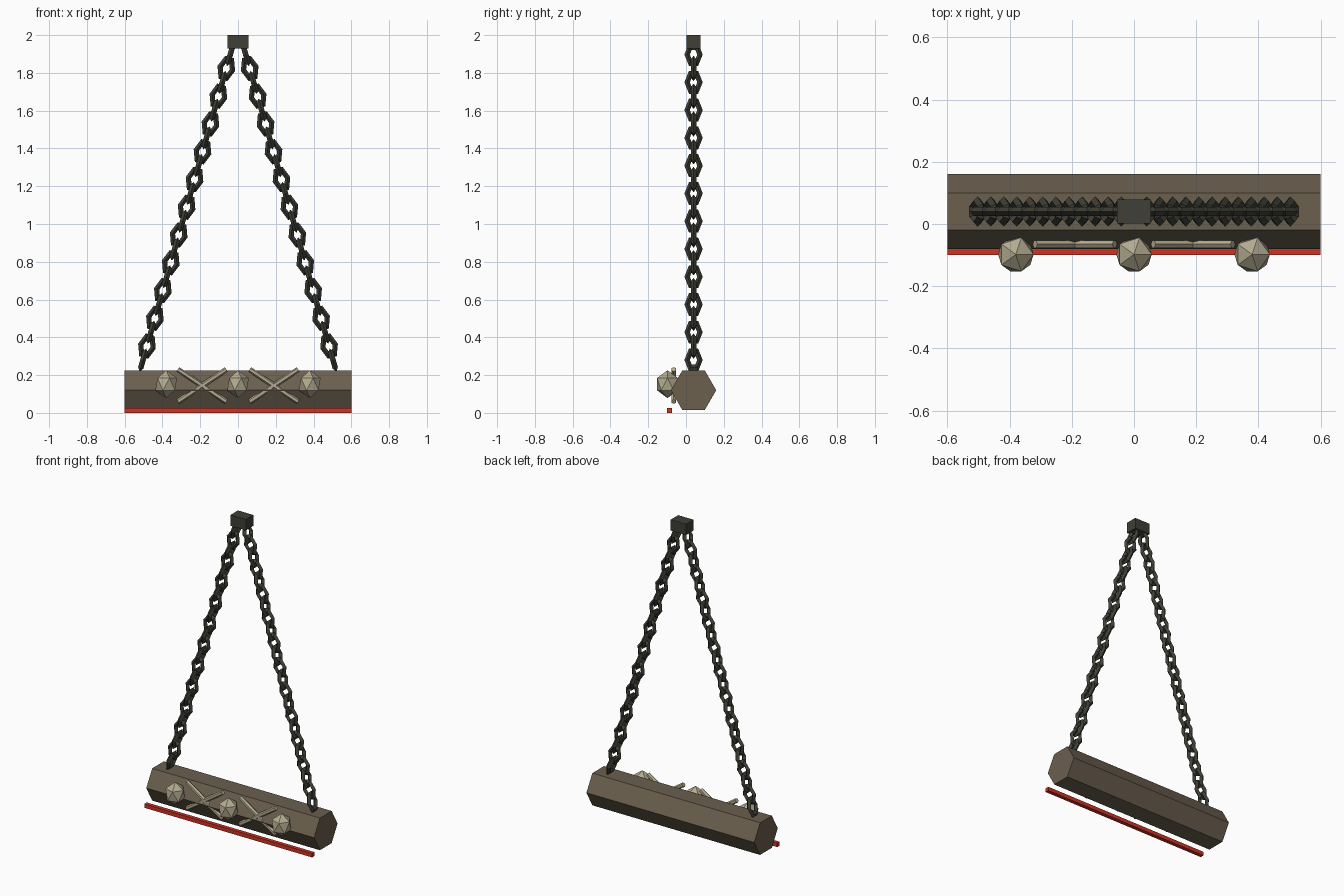
import bpy, bmesh, math
from mathutils import Matrix, Vector

if "Cube" in bpy.data.objects:
    bpy.data.objects.remove(bpy.data.objects["Cube"])


def material(name, rgb):
    m = bpy.data.materials.new(name)
    m.diffuse_color = (*rgb, 1)
    m.use_nodes = True
    m.node_tree.nodes["Principled BSDF"].inputs["Base Color"].default_value = m.diffuse_color
    return m


WOOD = material("weathered wood", (0.147, 0.115, 0.078))
IRON = material("dark iron", (0.050, 0.050, 0.038))
BONE = material("old bone", (0.46, 0.41, 0.28))
RED = material("red trim", (0.62, 0.032, 0.018))


def finish(name, bm, mat):
    bmesh.ops.recalc_face_normals(bm, faces=bm.faces)
    me = bpy.data.meshes.new(name)
    bm.to_mesh(me)
    bm.free()
    me.materials.append(mat)
    ob = bpy.data.objects.new(name, me)
    bpy.context.collection.objects.link(ob)
    return ob


def box(name, centre, size, mat):
    bm = bmesh.new()
    bmesh.ops.create_cube(bm, size=1, matrix=Matrix.Translation(centre) @ Matrix.Diagonal((*size, 1)))
    return finish(name, bm, mat)


def rod(name, a, b, radius, mat, sides=6):
    a, b = Vector(a), Vector(b)
    turn = (b - a).to_track_quat('Z', 'Y').to_matrix().to_4x4()
    bm = bmesh.new()
    bmesh.ops.create_cone(bm, cap_ends=True, segments=sides, radius1=radius, radius2=radius,
                          depth=(b - a).length, matrix=Matrix.Translation((a + b) / 2) @ turn)
    return finish(name, bm, mat)


def add_link(bm, matrix, major=0.034, minor=0.0145, stretch=1.5):
    """Six-sided link with a diamond section, long axis on local z, flat in local xz."""
    rings = []
    for i in range(6):
        a = math.tau * i / 6
        ring = []
        for j in range(4):
            b = math.tau * j / 4
            r = major + minor * math.cos(b)
            p = Vector((r * math.cos(a), minor * math.sin(b), stretch * r * math.sin(a)))
            ring.append(bm.verts.new(matrix @ p))
        rings.append(ring)
    for i in range(6):
        r, s = rings[i], rings[(i + 1) % 6]
        for j in range(4):
            k = (j + 1) % 4
            bm.faces.new((r[j], r[k], s[k], s[j]))


# hexagonal beam, corners pointing front and back
Y = 0.04
rod("beam", (-0.6, Y, 0.12), (0.6, Y, 0.12), 0.12, WOOD)
beam = bpy.data.objects["beam"]
# rebuild the section so that flats lie exactly at top and bottom
for v in beam.data.vertices:
    a = math.atan2(v.co.z - 0.12, v.co.y - Y)
    a = math.floor(a / (math.pi / 3) + 0.25) * math.pi / 3
    v.co.y, v.co.z = Y + 0.12 * math.cos(a), 0.12 + 0.12 * math.sin(a)

# red strip and hanging block
box("red_strip", (0, -0.0875, 0.0125), (1.2, 0.025, 0.025), RED)
box("hanging_block", (0, Y, 1.965), (0.11, 0.076, 0.07), IRON)

# two chains of alternating links
LINKS = 23
for side, label in ((-1, "left"), (1, "right")):
    top, bottom = Vector((side * 0.041, Y, 1.897)), Vector((side * 0.503, Y, 0.28))
    d = bottom - top
    tilt = Matrix.Rotation(math.atan2(-d.x, -d.z), 4, 'Y')
    bm = bmesh.new()
    for i in range(LINKS):
        turn = Matrix.Rotation(math.pi / 2 * ((i + 1) % 2), 4, 'Z')
        add_link(bm, Matrix.Translation(top + d * i / (LINKS - 1)) @ tilt @ turn)
    finish("chain_" + label, bm, IRON)

# faceted bone knobs
for n, x in enumerate((-0.38, 0, 0.38)):
    bm = bmesh.new()
    bmesh.ops.create_icosphere(bm, subdivisions=1, radius=0.064,
                               matrix=Matrix.Translation((x, -0.098, 0.152)) @ Matrix.Diagonal((1, 1, 1.15, 1)))
    finish(f"bone_knob_{n + 1}", bm, BONE)

# crossed bones between the knobs
for x in (-0.19, 0.19):
    for s in (-1, 1):
        rod("crossed_bone", (x - 0.128, -0.065, 0.145 - s * 0.085),
            (x + 0.128, -0.065, 0.145 + s * 0.085), 0.014, BONE)
